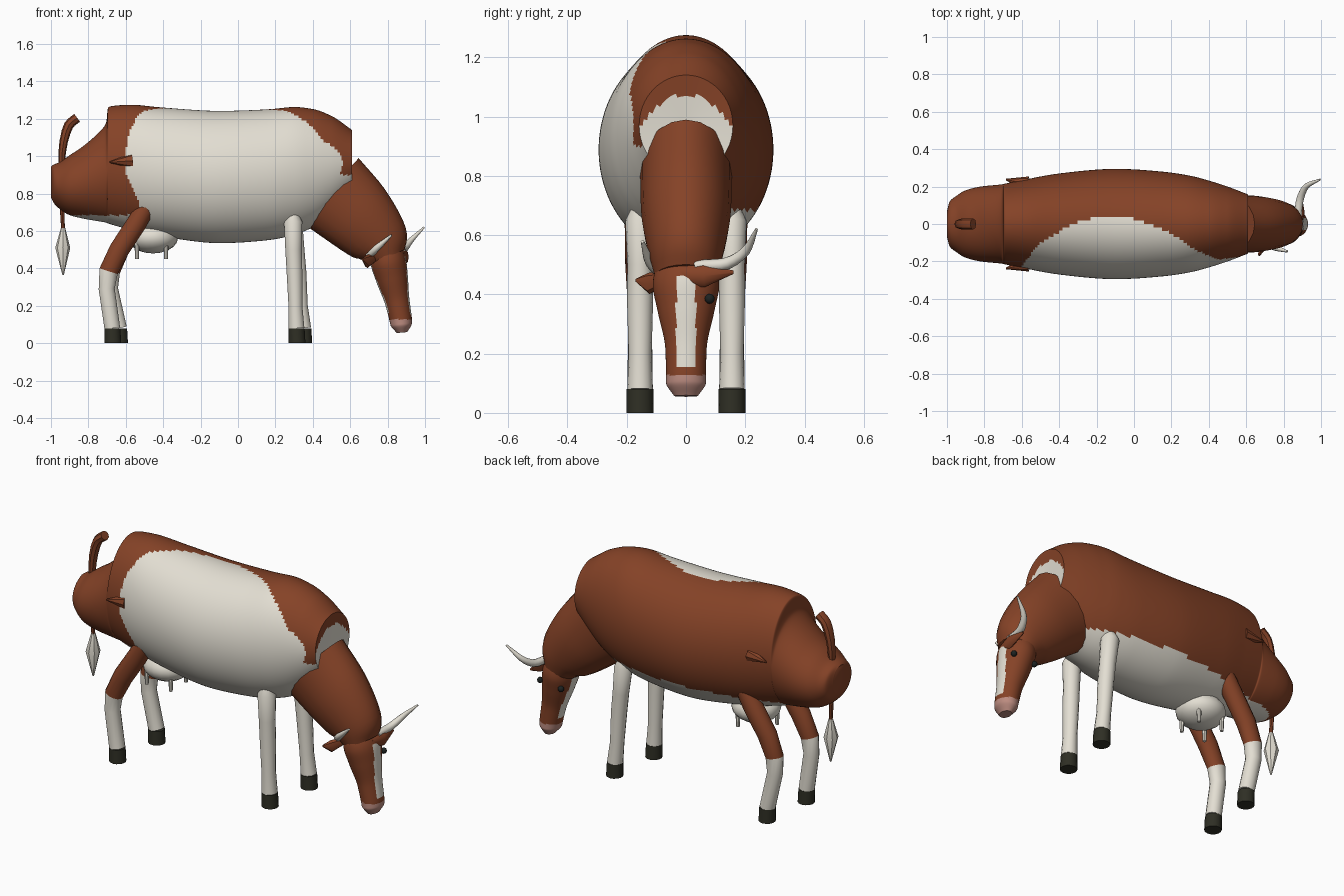
import bpy, bmesh, math
from mathutils import Vector

if "Cube" in bpy.data.objects:
    bpy.data.objects.remove(bpy.data.objects["Cube"])


def material(name, r, g, b):
    m = bpy.data.materials.new(name)
    m.diffuse_color = (r, g, b, 1)
    m.use_nodes = True
    m.node_tree.nodes["Principled BSDF"].inputs["Base Color"].default_value = m.diffuse_color
    return m


BROWN = material("red brown hide", .235, .055, .020)
WHITE = material("cream white hide", .77, .735, .65)
HOOF = material("dark hoof", .028, .028, .018)
PINK = material("pink muzzle", .50, .26, .215)
EYE = material("black eye", .012, .016, .015)


def dense(rows, n):
    """Smooth, overshoot-free interpolation of table rows."""
    cols = []
    for c in zip(*rows):
        d = [b - a for a, b in zip(c, c[1:])]
        m = [d[0]] + [2 * a * b / (a + b) if a * b > 0 else 0 for a, b in zip(d, d[1:])] + [d[-1]]
        out = []
        for i in range(len(d)):
            for k in range(n):
                t = k / n
                out.append((2*t**3 - 3*t**2 + 1) * c[i] + (t**3 - 2*t**2 + t) * m[i]
                           + (3*t**2 - 2*t**3) * c[i + 1] + (t**3 - t**2) * m[i + 1])
        cols.append(out + [c[-1]])
    return list(zip(*cols))


def tube(name, rows, mats, sides=12, rule=None, ref=(0, 1, 0), axis=None):
    """Loft elliptical rings; row = x, y, z, radius along ref, radius across."""
    bm = bmesh.new()
    pts = [Vector(r[:3]) for r in rows]
    rings = []
    for i, r in enumerate(rows):
        t = Vector(axis) if axis else (pts[min(i + 1, len(pts) - 1)] - pts[max(i - 1, 0)]).normalized()
        u = Vector(ref)
        u = (u - u.dot(t) * t).normalized()
        v = t.cross(u)
        rings.append([bm.verts.new(pts[i] + u * r[3] * math.cos(a) + v * r[4] * math.sin(a))
                      for a in (2 * math.pi * k / sides for k in range(sides))])
    for a, b in zip(rings, rings[1:]):
        for k in range(sides):
            j = (k + 1) % sides
            bm.faces.new((a[k], a[j], b[j], b[k]))
    for ring in (rings[0], rings[-1]):
        bm.faces.new(ring)
    bmesh.ops.recalc_face_normals(bm, faces=bm.faces)
    for f in bm.faces:
        f.smooth = True
        if rule:
            f.material_index = rule(f.calc_center_median(), f.normal)
    return finish(name, bm, mats)


def finish(name, bm, mats):
    me = bpy.data.meshes.new(name)
    bm.to_mesh(me)
    bm.free()
    for m in mats:
        me.materials.append(m)
    ob = bpy.data.objects.new(name, me)
    bpy.context.collection.objects.link(ob)
    bpy.context.view_layer.objects.active = ob
    ob.select_set(True)
    bpy.ops.object.shade_smooth_by_angle(angle=math.radians(40))
    ob.select_set(False)
    return ob


def ball(name, loc, size, mat, seg=16):
    bm = bmesh.new()
    bmesh.ops.create_uvsphere(bm, u_segments=seg, v_segments=seg // 2, radius=1)
    bmesh.ops.scale(bm, vec=size, verts=bm.verts)
    bmesh.ops.translate(bm, vec=loc, verts=bm.verts)
    return finish(name, bm, [mat])


# body: x, top, bottom, half width
profile = [(-1, .945, .78, .07), (-.985, .955, .75, .12), (-.95, .97, .715, .15), (-.9, 1.005, .685, .18),
           (-.82, 1.06, .665, .20), (-.705, 1.18, .645, .212), (-.693, 1.262, .64, .215),
           (-.57, 1.275, .605, .24), (-.4, 1.26, .57, .27), (-.1, 1.242, .535, .295), (.15, 1.25, .55, .28),
           (.3, 1.263, .58, .258), (.4, 1.252, .62, .232), (.5, 1.215, .69, .2), (.61, 1.14, .8, .158)]
body = [(x, 0, (t + b) / 2, w, (t - b) / 2) for x, t, b, w in dense(profile, 14)]
x, y, z, w, h = body[-1]
body += [(x - .001 * k, 0, z, w * (1 - k / 12), h * (1 - k / 12)) for k in range(1, 12)]

# upper border of the white flank patch, as x, y seen from above
border = [(-.63, -.27), (-.58, -.2), (-.5, -.1), (-.35, -.01), (-.2, .04), (0, .03),
          (.2, -.05), (.33, -.14), (.45, -.19), (.62, -.17)]


def body_colour(c, n):
    if n.x > .9 and c.x > .59:                      # front end around the neck
        return int(c.z < 1.075 - 4.5 * c.y ** 2)
    if c.z < .685:                                  # belly
        return int(c.x > -.92)
    if c.y > .06 or c.x < -.62 + max(0, .95 - c.z) * .45:
        return 0
    if c.z < .9:
        return int(c.y < 0)
    for (x0, y0), (x1, y1) in zip(border, border[1:]):
        if x0 <= c.x < x1:
            return int(c.y < y0 + (y1 - y0) * (c.x - x0) / (x1 - x0))
    return 0


tube("body", body, [BROWN, WHITE], 96, body_colour, axis=(1, 0, 0))

# neck
tube("neck", dense([(.49, 0, .82, .155, .23), (.635, 0, .685, .152, .205), (.765, 0, .535, .125, .155),
                    (.80, 0, .46, .105, .10)], 5), [BROWN], 20)


# head with blaze on both faces and pink muzzle
def head_colour(c, n):
    if c.z < .128:
        return 2
    return int(abs(c.y) < .033 and .16 < c.z < .46)


tube("head", dense([(.785, 0, .52, .06, .05), (.79, 0, .49, .10, .085), (.805, 0, .43, .112, .095),
                    (.825, 0, .34, .095, .085), (.852, 0, .22, .07, .066), (.87, 0, .126, .067, .060),
                    (.873, 0, .10, .067, .057), (.877, 0, .057, .04, .028)], 7),
     [BROWN, WHITE, PINK], 64, head_colour)

for name, loc in (("eye_front", (.886, .08, .385)), ("eye_rear", (.75, .083, .37))):
    ball(name, loc, (.017, .017, .017), EYE, 12)

# horns and ears, skewed with the turned head
UP = (0, 0, 1)
tube("left_horn", dense([(.875, .03, .495, .021, .021), (.885, .12, .50, .021, .021),
                         (.92, .20, .545, .016, .016), (.995, .238, .62, .005, .005)], 4), [WHITE], 10, ref=UP)
tube("right_horn", dense([(.70, -.08, .47, .02, .02), (.74, -.12, .507, .018, .018),
                          (.82, -.147, .578, .006, .006)], 4), [WHITE], 10, ref=(1, 0, 0))
tube("left_ear", [(.875, -.02, .465, .03, .015), (.895, .06, .462, .038, .018),
                  (.89, .16, .475, .006, .006)], [BROWN], 8, ref=UP)
tube("right_ear", [(.73, -.07, .455, .02, .015), (.69, -.125, .437, .036, .018),
                   (.667, -.168, .448, .006, .006)], [BROWN], 8, ref=UP)


# legs, hooves, hip bones
def split(height):
    return lambda c, n: int(c.z < height)


for side, s in (("right", -1), ("left", 1)):
    d = .036 if s > 0 else 0                        # left legs stand slightly ahead
    y = .155 * s
    tube("front_leg_" + side, [(.295, y, .71, .02, .02), (.295, y, .65, .05, .05), (.297 + d * .4, y, .5, .043, .045),
                               (.302 + d * .6, y, .38, .044, .043), (.307 + d * .8, y, .2, .039, .038),
                               (.313 + d, y, .08, .043, .043)], [WHITE], 14)
    tube("rear_leg_" + side, [(-.49, y, .73, .05, .05), (-.54, y, .645, .052, .055), (-.635, y, .50, .05, .055),
                              (-.692 + d * .3, y, .385, .043, .052), (-.702 + d * .5, y, .29, .04, .044),
                              (-.672 + d, y, .08, .043, .043)], [BROWN, WHITE], 14, split(.385))
    for name, hx in (("front", .313), ("rear", -.672)):
        tube(f"{name}_hoof_{side}", [(hx + d, y, .08, .045, .044), (hx + d + .003, y, 0, .046, .046)],
             [HOOF], 14, axis=(0, 0, -1))
    tube("hip_bone_" + side, [(-.57, .215 * s, .975, .04, .04), (-.685, .238 * s, .968, .004, .004)],
         [BROWN], 8)
    for name, tx in (("front", -.385), ("rear", -.54)):
        tube(f"{name}_teat_{side}", [(tx, .07 * s, .54, .014, .014), (tx, .07 * s, .45, .010, .010)],
             [WHITE], 8)

# udder
ball("udder", (-.455, 0, .565), (.135, .13, .085), WHITE, 20)

# tail and tuft
tube("tail", dense([(-.86, 0, 1.205, .03, .026), (-.905, 0, 1.165, .03, .026), (-.94, 0, 1.02, .024, .02),
                    (-.945, 0, .85, .016, .014), (-.935, 0, .60, .010, .010)], 3), [BROWN], 8)
tube("tail_tuft", [(-.935, 0, .615, .012, .012), (-.937, 0, .51, .04, .04), (-.935, 0, .365, .004, .004)],
     [WHITE], 8)
